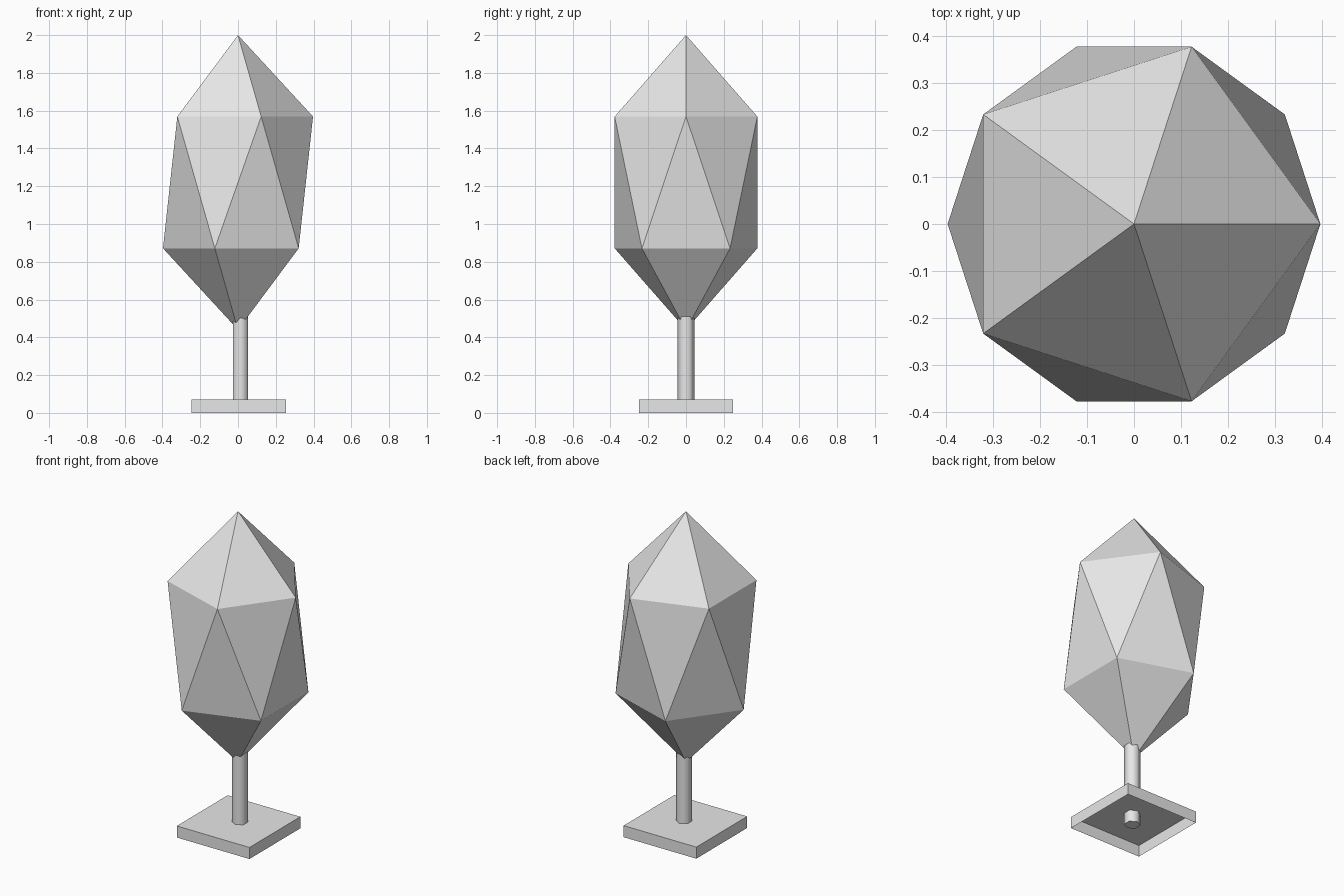
import bpy
import bmesh
import math
from mathutils import Matrix

cube = bpy.data.objects.get("Cube")
if cube:
    bpy.data.objects.remove(cube, do_unlink=True)

# One plain grey for the whole model
grey = bpy.data.materials.new("plain_grey")
grey.use_nodes = True
colour = (0.8, 0.8, 0.8, 1.0)
grey.diffuse_color = colour
for node in grey.node_tree.nodes:
    if node.type == 'BSDF_PRINCIPLED':
        node.inputs["Base Color"].default_value = colour


def add_part(name, bm, smooth=False):
    mesh = bpy.data.meshes.new(name)
    for face in bm.faces:
        face.smooth = smooth
    bm.to_mesh(mesh)
    bm.free()
    mesh.materials.append(grey)
    part = bpy.data.objects.new(name, mesh)
    bpy.context.collection.objects.link(part)
    return part


def remove_faces_facing(bm, direction):
    bm.normal_update()
    faces = [f for f in bm.faces if f.normal.z * direction > 0.9]
    bmesh.ops.delete(bm, geom=faces, context='FACES')


# Crown: tall faceted twenty-sided solid
bm = bmesh.new()
bmesh.ops.create_icosphere(bm, subdivisions=1, radius=1.0)
bmesh.ops.transform(bm, verts=bm.verts,
                    matrix=Matrix.Translation((0, 0, 1.22)) @ Matrix.Diagonal((0.444, 0.444, 0.78, 1)))
add_part("crown", bm)

# Trunk: six-sided smooth post, from the ground into the crown
trunk_top = 0.6
bm = bmesh.new()
bmesh.ops.create_cone(bm, cap_ends=True, segments=6, radius1=0.046, radius2=0.046, depth=trunk_top,
                      matrix=Matrix.Translation((0.013, 0, trunk_top / 2)))
# Turn so that a flat side faces +x
bm.normal_update()
if not any(f.normal.x > 0.99 for f in bm.faces):
    bmesh.ops.rotate(bm, verts=bm.verts, cent=(0.013, 0, 0),
                     matrix=Matrix.Rotation(math.radians(30), 3, 'Z'))
remove_faces_facing(bm, 1)
trunk = add_part("trunk", bm, smooth=True)
for face in trunk.data.polygons:
    face.use_smooth = abs(face.normal.z) < 0.5
for edge in trunk.data.edges:
    ends = [trunk.data.vertices[i].co.z for i in edge.vertices]
    edge.use_edge_sharp = max(ends) < 0.01

# Base: square plinth, hollow underneath
bm = bmesh.new()
bmesh.ops.create_cube(bm, size=1.0,
                      matrix=Matrix.Translation((0.004, 0, 0.036)) @ Matrix.Diagonal((0.5, 0.5, 0.072, 1)))
remove_faces_facing(bm, -1)
add_part("base", bm)
